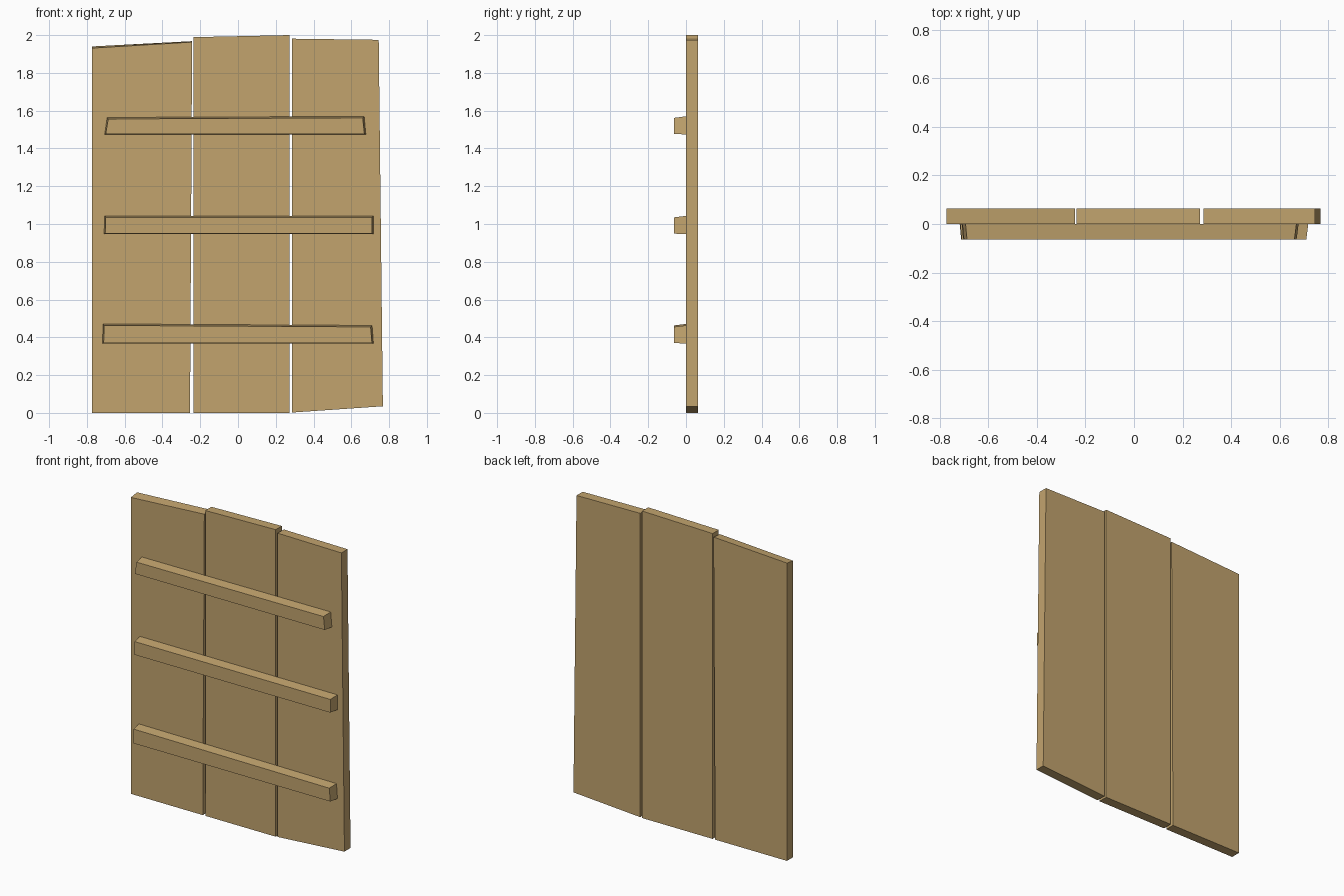
import bpy, bmesh

if "Cube" in bpy.data.objects:
    bpy.data.objects.remove(bpy.data.objects["Cube"])

wood = bpy.data.materials.new("tan_wood")
wood.diffuse_color = (0.54, 0.37, 0.155, 1)
wood.use_nodes = True
wood.node_tree.nodes["Principled BSDF"].inputs["Base Color"].default_value = wood.diffuse_color


def slab(name, back, front, y_back, y_front):
    """Six-sided board lofted between two four-corner outlines in x, z."""
    bm = bmesh.new()
    a = [bm.verts.new((x, y_back, z)) for x, z in back]
    b = [bm.verts.new((x, y_front, z)) for x, z in front]
    bm.faces.new(a)
    bm.faces.new(b[::-1])
    for i in range(4):
        j = (i + 1) % 4
        bm.faces.new((a[j], a[i], b[i], b[j]))
    bmesh.ops.recalc_face_normals(bm, faces=bm.faces)
    mesh = bpy.data.meshes.new(name)
    bm.to_mesh(mesh)
    bm.free()
    mesh.materials.append(wood)
    obj = bpy.data.objects.new(name, mesh)
    bpy.context.collection.objects.link(obj)
    return obj


T = 0.063  # thickness of planks and battens

# Upright planks: bottom left, bottom right, top right, top left
left = [(-0.772, 0), (-0.254, 0), (-0.243, 1.968), (-0.772, 1.94)]
left_front = left[:2] + [(-0.243, 1.963), (-0.772, 1.931)]
middle = [(-0.236, 0), (0.272, 0), (0.272, 2.0), (-0.236, 1.989)]
right = [(0.286, 0.002), (0.767, 0.035), (0.745, 1.975), (0.286, 1.981)]
slab("left_plank", left, left_front, T, 0)
slab("middle_plank", middle, middle, T, 0)
slab("right_plank", right, right, T, 0)

# Cross battens, tapering slightly towards the front
battens = {
    "lower_batten": [(-0.717, 0.367), (0.717, 0.367), (0.71, 0.463), (-0.715, 0.471)],
    "middle_batten": [(-0.709, 0.946), (0.717, 0.946), (0.717, 1.043), (-0.706, 1.043)],
    "upper_batten": [(-0.706, 1.474), (0.677, 1.474), (0.668, 1.57), (-0.693, 1.564)],
}
for name, back in battens.items():
    mid = sum(z for _, z in back) / 4
    front = [(x - (0.008 if x > 0 else -0.006), z - (0.008 if z > mid else -0.003))
             for x, z in back]
    slab(name, back, front, 0, -T)
